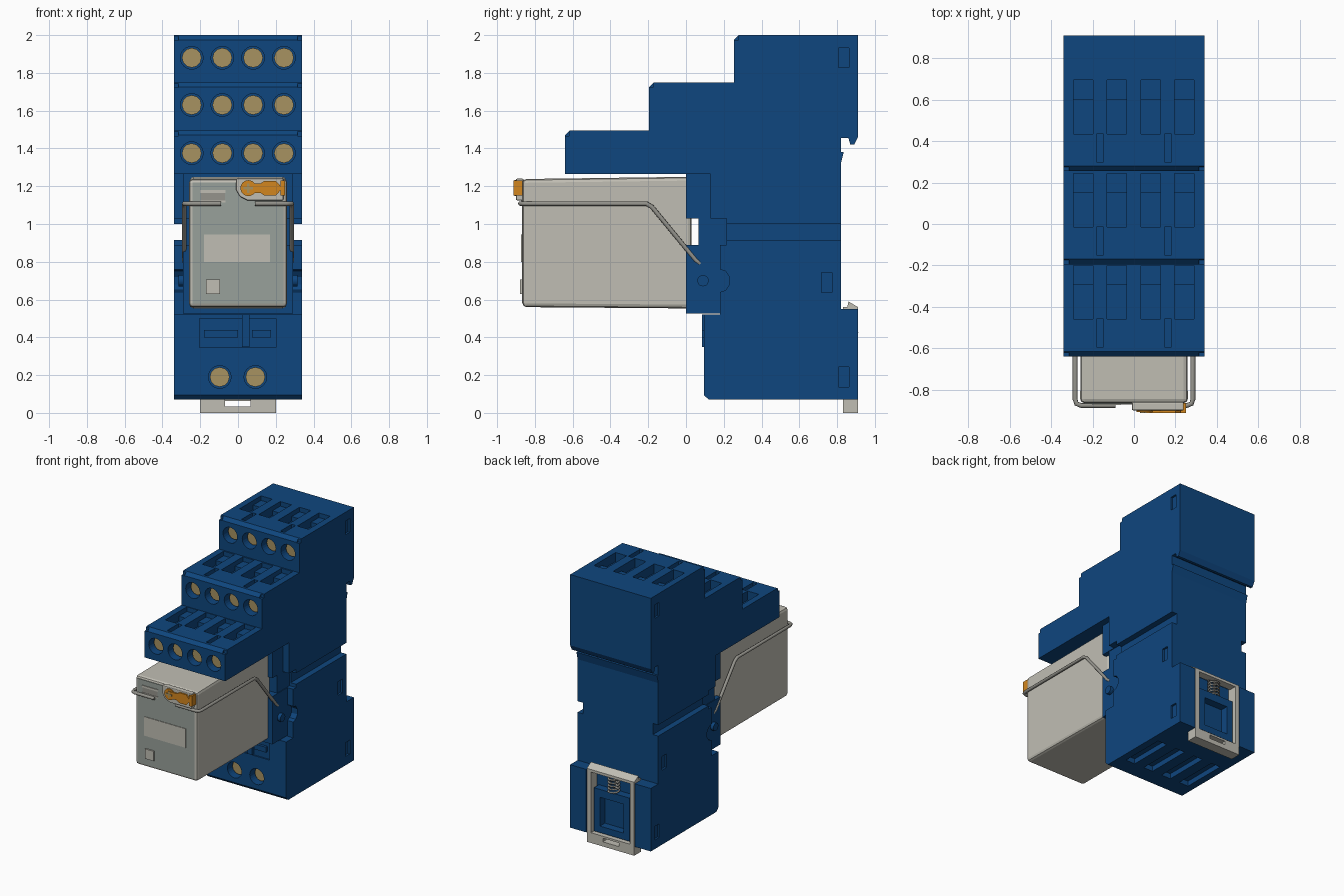
import bpy, bmesh, math
from mathutils import Vector

cube = bpy.data.objects.get("Cube")
if cube:
    bpy.data.objects.remove(cube, do_unlink=True)


def material(name, r, g, b):
    m = bpy.data.materials.new(name)
    m.use_nodes = True
    m.diffuse_color = (r, g, b, 1)
    m.node_tree.nodes["Principled BSDF"].inputs["Base Color"].default_value = (r, g, b, 1)
    return m


BLUE = material("socket blue", 0.0045, 0.061, 0.21)
BEIGE = material("light warm grey", 0.53, 0.515, 0.455)
PANEL = material("green grey", 0.315, 0.355, 0.325)
WIRE = material("wire grey", 0.3, 0.295, 0.265)
BRASS = material("screw tan", 0.39, 0.29, 0.12)
ORANGE = material("lever orange", 0.65, 0.24, 0.013)


def extrude(bm, pts, a, b, axis="x"):
    """Add a prism: (y, z) outline along x, or (x, z) outline along y."""
    def place(p, t):
        return (t, p[0], p[1]) if axis == "x" else (p[0], t, p[1])
    low = [bm.verts.new(place(p, a)) for p in pts]
    high = [bm.verts.new(place(p, b)) for p in pts]
    faces = [bm.faces.new(low), bm.faces.new(high)]
    n = len(pts)
    for i in range(n):
        j = (i + 1) % n
        faces.append(bm.faces.new((low[i], low[j], high[j], high[i])))
    bmesh.ops.recalc_face_normals(bm, faces=faces)


def box(bm, x0, x1, y0, y1, z0, z1):
    extrude(bm, [(y0, z0), (y1, z0), (y1, z1), (y0, z1)], x0, x1)


def disc(bm, x, z, r, y0, y1, n=24):
    ring = [(x + r * math.cos(math.tau * i / n), z + r * math.sin(math.tau * i / n))
            for i in range(n)]
    extrude(bm, ring, y0, y1, "y")


def finish(bm, name, mat, bevel=0, segments=2):
    me = bpy.data.meshes.new(name)
    bm.to_mesh(me)
    bm.free()
    me.materials.append(mat)
    ob = bpy.data.objects.new(name, me)
    bpy.context.collection.objects.link(ob)
    if bevel:
        mod = ob.modifiers.new("Bevel", "BEVEL")
        mod.width, mod.segments = bevel, segments
    return ob


def boxes(name, mat, *dims, bevel=0):
    bm = bmesh.new()
    for d in dims:
        box(bm, *d)
    return finish(bm, name, mat, bevel)


def bake(ob):
    """Apply modifiers or curve geometry to a plain mesh object."""
    ev = ob.evaluated_get(bpy.context.evaluated_depsgraph_get())
    me = bpy.data.meshes.new_from_object(ev)
    new = bpy.data.objects.new(ob.name, me)
    name = ob.name
    bpy.context.collection.objects.link(new)
    bpy.data.objects.remove(ob, do_unlink=True)
    new.name = name
    return new


def wire(name, pts, radius, mat):
    cu = bpy.data.curves.new(name, "CURVE")
    cu.dimensions = "3D"
    cu.bevel_depth, cu.bevel_resolution, cu.use_fill_caps = radius, 2, True
    sp = cu.splines.new("POLY")
    sp.points.add(len(pts) - 1)
    for p, co in zip(sp.points, pts):
        p.co = (*co, 1)
    cu.materials.append(mat)
    ob = bpy.data.objects.new(name, cu)
    bpy.context.collection.objects.link(ob)
    ob = bake(ob)
    ob.data.shade_smooth()
    return ob


# Stepped socket body
side = [(0.91, 2), (0.28, 2), (0.255, 1.975), (0.255, 1.75), (-0.17, 1.75), (-0.195, 1.725),
        (-0.195, 1.495), (-0.615, 1.495), (-0.64, 1.47), (-0.64, 1.265), (0.13, 1.265),
        (0.13, 1.03), (0.215, 1.03), (0.215, 0.89), (0.18, 0.89), (0.18, 0.76), (0.21, 0.75),
        (0.23, 0.72), (0.23, 0.68), (0.21, 0.65), (0.18, 0.64), (0.18, 0.52), (0.095, 0.52),
        (0.095, 0.095), (0.12, 0.07), (0.91, 0.07), (0.91, 0.55), (0.82, 0.55), (0.82, 1.32),
        (0.835, 1.38), (0.82, 1.38), (0.82, 1.455), (0.86, 1.455), (0.87, 1.42),
        (0.89, 1.42), (0.91, 1.46)]
bm = bmesh.new()
extrude(bm, side, -0.34, 0.34)
body = finish(bm, "socket_body", BLUE)

# Cutters: screw holes, wiring slots, side grooves, latch pockets, rear foot slot
columns = (-0.245, -0.083, 0.08, 0.243)
tiers = [(0.255, 2.0, 1.88), (-0.195, 1.75, 1.63), (-0.64, 1.495, 1.375)]
screws = [(x, f, z) for f, _, z in tiers for x in columns]
screws += [(-0.097, 0.095, 0.19), (0.092, 0.095, 0.19)]
cut = bmesh.new()
for x, f, z in screws:
    disc(cut, x, z, 0.06, f - 0.02, f + 0.08)
for f, top, z in tiers:
    slot = [(0.18, 0.02), (0.18, -0.07), (0.345, -0.07), (0.345, -0.035), (0.44, -0.035), (0.44, 0.02)]
    for x in columns:
        extrude(cut, [(f + y, top + h) for y, h in slot], x - 0.047, x + 0.047)
    for s in (-0.165, 0.165):
        box(cut, s - 0.017, s + 0.017, f + 0.045, f + 0.18, top - 0.03, top + 0.02)
    for s in (-0.33, 0.33):
        box(cut, s - 0.015, s + 0.015, f - 0.02, f + 0.02, top - 0.028, top + 0.02)
for x in columns:
    box(cut, x - 0.04, x + 0.04, 0.25, 0.6, 0.05, 0.11)
for s in (-1, 1):
    xs = sorted((s * 0.295, s * 0.36))
    box(cut, *xs, 0.2, 0.84, 0.915, 1.0)
    xs = sorted((s * 0.325, s * 0.36))
    for y, z in ((0.835, 1.88), (0.745, 0.69), (0.835, 0.19)):
        box(cut, *xs, y - 0.027, y + 0.027, z - 0.052, z + 0.052)
box(cut, -0.205, 0.205, 0.835, 0.95, 0.04, 0.6)
box(cut, -0.205, 0.2, 0.08, 0.105, 0.345, 0.5)
cutter = finish(cut, "socket_cutter", BLUE)
cutter.hide_render = True
mod = body.modifiers.new("Cuts", "BOOLEAN")
mod.object, mod.operation, mod.solver = cutter, "DIFFERENCE", "EXACT"
body = bake(body)
bpy.data.objects.remove(cutter, do_unlink=True)

# Narrower socket front around the relay
boxes("socket_front", BLUE, (-0.29, 0.29, 0, 0.25, 0.525, 0.89),
      (-0.29, 0.29, 0, 0.2, 1.03, 1.265), (-0.285, 0.285, 0.065, 0.25, 0.89, 1.03))
bm = bmesh.new()
for s in (-1, 1):
    ret = bmesh.ops.create_cone(bm, cap_ends=True, segments=20, radius1=0.03, radius2=0.03, depth=0.03)
    for v in ret["verts"]:
        v.co = Vector((s * 0.3 + v.co.z, 0.09 + v.co.x, 0.70 + v.co.y))
finish(bm, "side_pivots", BLUE)

# Label holder ribs below the relay
boxes("label_holder", BLUE, (-0.18, 0, 0.085, 0.12, 0.40, 0.44),
      (0.075, 0.175, 0.085, 0.12, 0.40, 0.44), (0.02, 0.06, 0.085, 0.12, 0.35, 0.52))

# Terminal screws
bm = bmesh.new()
for x, f, z in screws:
    disc(bm, x, z, 0.052, f + 0.05, f + 0.085, 12)
finish(bm, "terminal_screws", BRASS)

# Relay case with front panel and labels
bm = bmesh.new()
extrude(bm, [(-0.865, 0.56), (0.03, 0.553), (0.03, 1.25), (-0.865, 1.238)], -0.26, 0.26)
for v in bm.verts:
    if v.co.y > 0:
        v.co.x *= 0.98
finish(bm, "relay_case", BEIGE, 0.02)
boxes("relay_front_panel", PANEL, (-0.24, 0.24, -0.869, -0.862, 0.58, 1.22))
boxes("relay_labels", BEIGE, (-0.18, 0.17, -0.873, -0.866, 0.80, 0.945),
      (-0.17, -0.095, -0.88, -0.866, 0.63, 0.705))
boxes("indicator_frame", BEIGE, (-0.2, -0.065, -0.874, -0.866, 1.165, 1.18),
      (-0.2, -0.065, -0.874, -0.866, 1.115, 1.125))
boxes("indicator_window", WIRE, (-0.195, -0.07, -0.871, -0.866, 1.125, 1.165))

# Test lever and its surround
bm = bmesh.new()
extrude(bm, [(-0.01, 1.24), (-0.01, 1.18), (0.01, 1.145), (0.05, 1.125), (0.24, 1.125), (0.24, 1.24)],
        -0.90, -0.86, "y")
finish(bm, "lever_surround", BEIGE, 0.006)
bm = bmesh.new()
disc(bm, 0.055, 1.19, 0.042, -0.908, -0.88)
extrude(bm, [(0.06, 1.165), (0.12, 1.165), (0.14, 1.15), (0.20, 1.15), (0.235, 1.19),
             (0.20, 1.228), (0.14, 1.228), (0.12, 1.215), (0.06, 1.215)], -0.912, -0.88, "y")
box(bm, 0.225, 0.25, -0.912, -0.865, 1.15, 1.23)
finish(bm, "test_lever", ORANGE)
boxes("lever_cross", BRASS, (0.03, 0.08, -0.914, -0.905, 1.183, 1.197),
      (0.048, 0.062, -0.914, -0.905, 1.165, 1.215))

# Wire retaining clip, one arm each side
for s, name in ((1, "left_clip"), (-1, "right_clip")):
    wire(name, [(s * 0.28, 0.075, 0.79), (s * 0.285, 0.05, 0.81), (s * 0.285, -0.18, 1.09),
                (s * 0.285, -0.21, 1.108), (s * 0.285, -0.845, 1.108), (s * 0.278, -0.868, 1.108),
                (s * 0.255, -0.877, 1.108), (s * 0.09, -0.877, 1.108)], 0.012, WIRE)

# Rail foot: frame, hook, slider and spring
boxes("foot_frame", BEIGE, (-0.2, -0.165, 0.83, 0.91, 0, 0.56), (0.165, 0.2, 0.83, 0.91, 0, 0.56),
      (-0.165, 0.165, 0.83, 0.91, 0, 0.035), (-0.165, -0.07, 0.83, 0.91, 0.035, 0.07),
      (0.065, 0.165, 0.83, 0.91, 0.035, 0.07), (-0.165, 0.165, 0.85, 0.91, 0.063, 0.078))
bm = bmesh.new()
extrude(bm, [(0.85, 0.54), (0.91, 0.54), (0.91, 0.56), (0.86, 0.59)], -0.2, 0.2)
finish(bm, "foot_hook", BEIGE)
boxes("foot_slider", BLUE, (-0.15, -0.1, 0.83, 0.895, 0.09, 0.42), (0.1, 0.15, 0.83, 0.895, 0.09, 0.42),
      (-0.1, 0.1, 0.83, 0.895, 0.36, 0.42), (-0.1, 0.1, 0.83, 0.895, 0.09, 0.14))
coil = [(0.04 * math.cos(i * math.tau / 12), 0.87 + 0.035 * math.sin(i * math.tau / 12),
         0.42 + 0.12 * i / 60) for i in range(61)]
wire("foot_spring", coil, 0.007, WIRE)
